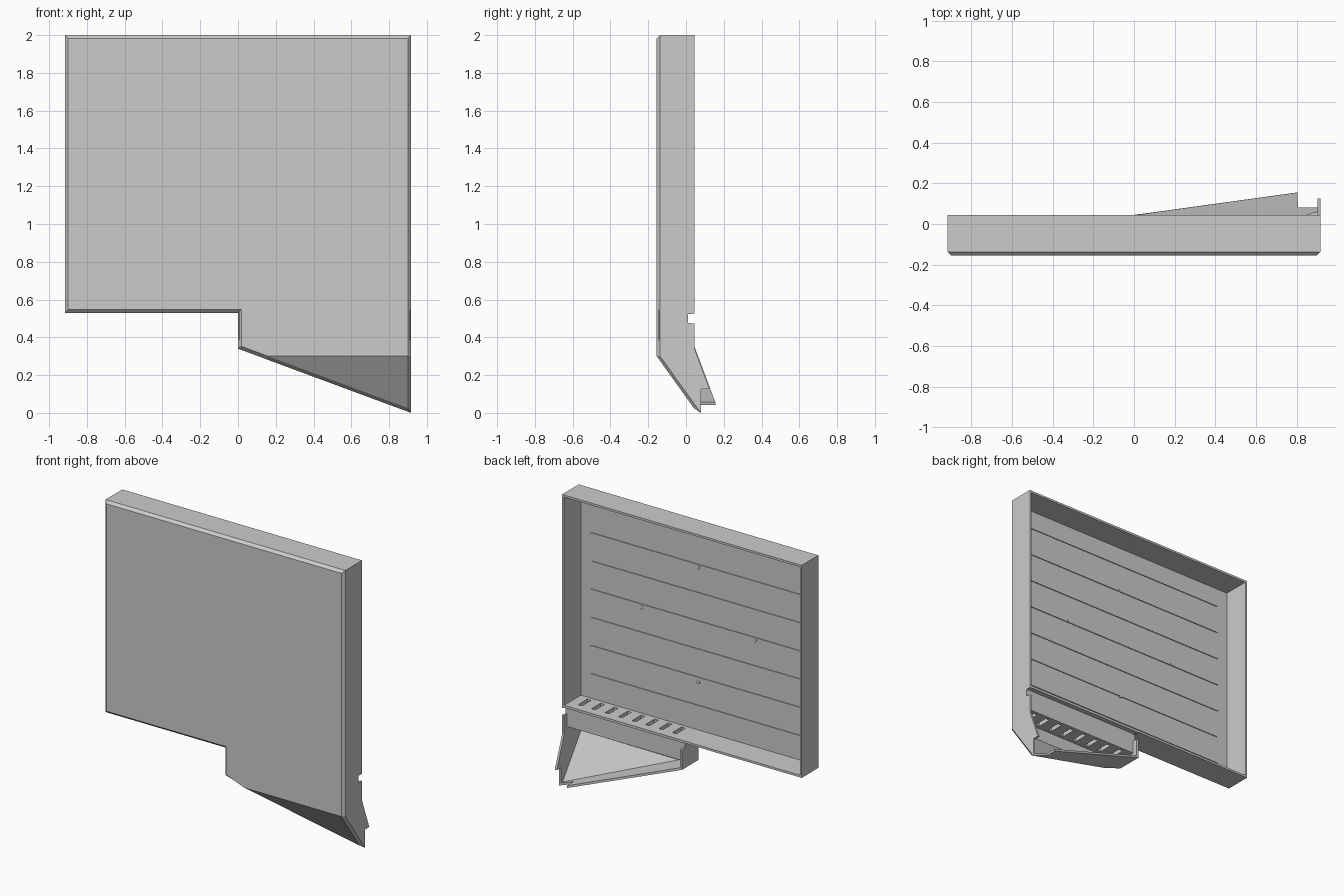
import bpy, bmesh, math
from mathutils import Vector

cube = bpy.data.objects.get("Cube")
if cube:
    bpy.data.objects.remove(cube)

GREY = (0.6, 0.6, 0.6, 1)
grey = bpy.data.materials.new("plain_grey")
grey.use_nodes = True
grey.diffuse_color = GREY
grey.node_tree.nodes["Principled BSDF"].inputs["Base Color"].default_value = GREY

WALL = 0.015
CHAMFER = 0.018
FRONT = -0.155
SIDE = 0.917
BACK = 0.045
# Walls of the tray, counter-clockwise: x, z and how far back the wall reaches
OUTLINE = [
    (-SIDE, 2, BACK), (-SIDE, 0.53, BACK), (0, 0.53, BACK),
    (0, 0.525, BACK), (0, 0.524, 0.01), (0, 0.475, 0.01), (0, 0.474, BACK),
    (0, 0.34, BACK), (0.15, 0.284, 0.065), (0.8, 0.043, 0.155),
    (0.802, 0.0425, 0.08), (SIDE, 0, 0.08), (SIDE, 0.125, 0.08),
    (SIDE, 0.127, 0.125), (SIDE, 0.3, 0.06), (SIDE, 0.345, BACK),
    (SIDE, 0.474, BACK), (SIDE, 0.475, 0.01), (SIDE, 0.524, 0.01),
    (SIDE, 0.525, BACK), (SIDE, 2, BACK)]
CREASE = (8, 14)  # outline points where the front starts to slope


def front_y(z):
    """Front surface: upright above, sloping back below the crease."""
    return FRONT + max(0, 0.3 - z) * 0.717


def inset(points, t):
    """Move each side of a counter-clockwise polygon inward by t."""
    result = []
    for i, p in enumerate(points):
        p = Vector(p)
        d0 = (p - Vector(points[i - 1])).normalized()
        d1 = (Vector(points[(i + 1) % len(points)]) - p).normalized()
        n0, n1 = Vector((-d0.y, d0.x)), Vector((-d1.y, d1.x))
        result.append(p + (n0 + n1) * t / (1 + n0.dot(n1)))
    return result


def prism(bm, points, axis, start, end):
    """Extrude a 2D polygon along x (points y,z) or y (points x,z)."""
    def place(p, d):
        return (d, p[0], p[1]) if axis == "x" else (p[0], d, p[1])
    rings = [[bm.verts.new(place(p, d)) for p in points] for d in (start, end)]
    for ring in rings:
        bm.faces.new(ring)
    bridge(bm, *rings)


def bridge(bm, a, b):
    """Join two rings of vertices with a band of faces."""
    for i in range(len(a)):
        bm.faces.new((a[i - 1], a[i], b[i], b[i - 1]))


def capsule(cx, cz, half, radius, steps=8):
    """Rounded bar outline; half = 0 gives a circle."""
    pts = []
    for side in (1, -1):
        for i in range(steps + (1 if half else 0)):
            a = -math.pi / 2 + math.pi * i / steps
            pts.append((cx + side * (half + radius * math.cos(a)),
                        cz + side * radius * math.sin(a)))
    return pts


def finish(bm, name):
    bm.normal_update()
    bmesh.ops.recalc_face_normals(bm, faces=bm.faces[:])
    mesh = bpy.data.meshes.new(name)
    bm.to_mesh(mesh)
    bm.free()
    obj = bpy.data.objects.new(name, mesh)
    bpy.context.collection.objects.link(obj)
    mesh.materials.append(grey)
    return obj


# Tray shell: rings run from the front face over the rim to the inner panel
bm = bmesh.new()
walls = [(x, z) for x, z, back in OUTLINE]
backs = [back for x, z, back in OUTLINE]
rings = []
for t, depth in ((CHAMFER, 0), (0, CHAMFER), (0, None), (WALL, None), (WALL, WALL)):
    ring = []
    for p, back in zip(inset(walls, t), backs):
        y = back if depth is None else front_y(p.y) + depth
        ring.append(bm.verts.new((p.x, y, p.y)))
    rings.append(ring)
for a, b in zip(rings, rings[1:]):
    bridge(bm, a, b)
first, last = CREASE
for ring in (rings[0], rings[-1]):
    bm.faces.new(ring[first:last + 1])
    bm.faces.new(ring[:first + 1] + ring[last:])
finish(bm, "tray_shell")

# Long shallow ribs and small pins on the inner panel
floor = FRONT + WALL
bm = bmesh.new()
for i in range(7):
    prism(bm, capsule(0, 1.87 - 0.195 * i, 0.815, 0.017), "y", floor - 0.004, floor + 0.006)
finish(bm, "panel_ribs")
bm = bmesh.new()
for x, z in ((0, 1.67), (0.435, 1.28), (-0.435, 1.28), (0, 0.88)):
    prism(bm, capsule(x, z, 0, 0.013), "y", floor - 0.004, floor + 0.008)
finish(bm, "panel_pins")

# Thick shelf with a rear lip above the lower pocket
bm = bmesh.new()
prism(bm, [(floor - 0.005, 0.385), (0.01, 0.385), (0.01, 0.528), (0.044, 0.528),
           (0.044, 0.545), (floor - 0.005, 0.545)], "x", 0.005, 0.91)
shelf = finish(bm, "slotted_shelf")

# Slots cut down through the shelf
bm = bmesh.new()
for i in range(8):
    x = 0.1 + 0.103 * i
    prism(bm, [(x - 0.015, 0.3), (x + 0.015, 0.3), (x + 0.015, 0.7), (x - 0.015, 0.7)],
          "y", -0.115, -0.015)
cutter = finish(bm, "slot_cutter")
cutter.hide_render = True
mod = shelf.modifiers.new("slots", "BOOLEAN")
mod.operation = "DIFFERENCE"
mod.solver = "EXACT"
mod.object = cutter
bpy.context.view_layer.objects.active = shelf
bpy.ops.object.modifier_apply(modifier=mod.name)
bpy.data.objects.remove(cutter)
